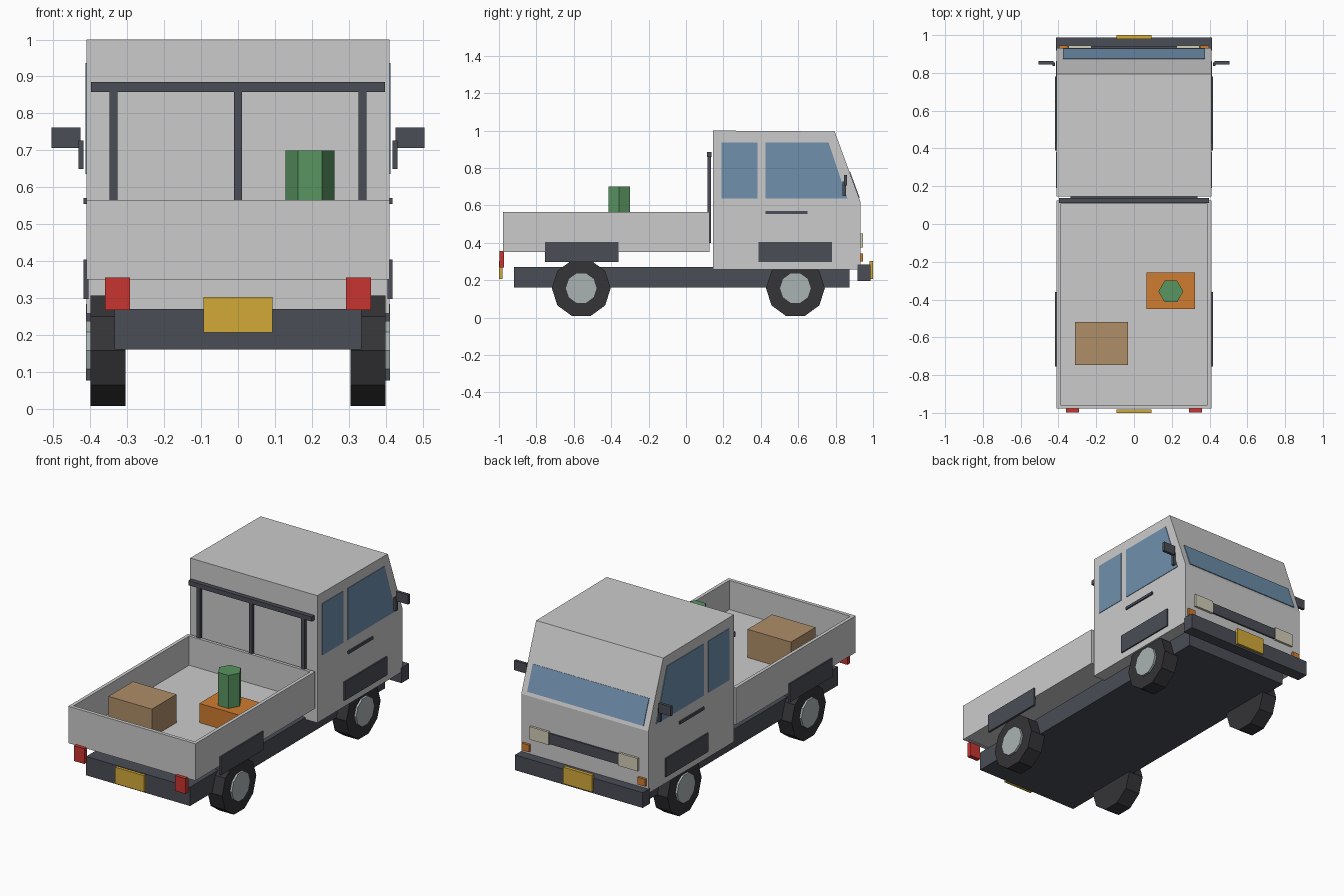
import bpy, bmesh, math
from mathutils import Matrix

if "Cube" in bpy.data.objects:
    bpy.data.objects.remove(bpy.data.objects["Cube"])


def mat(name, r, g, b):
    m = bpy.data.materials.new(name)
    m.diffuse_color = (r, g, b, 1)
    m.use_nodes = True
    m.node_tree.nodes["Principled BSDF"].inputs["Base Color"].default_value = m.diffuse_color
    return m


DARK = mat("dark_trim", 0.07, 0.075, 0.095)
RUBBER = mat("rubber", 0.035, 0.033, 0.038)
STEEL = mat("steel", 0.40, 0.45, 0.45)
GLASS = mat("glass", 0.16, 0.28, 0.42)
RED = mat("red", 0.58, 0.035, 0.03)
YELLOW = mat("yellow", 0.65, 0.40, 0.04)
ORANGE = mat("orange", 0.62, 0.20, 0.03)
BROWN = mat("cardboard", 0.43, 0.27, 0.14)
GREEN = mat("green", 0.10, 0.30, 0.12)
LAMP = mat("lamp", 0.65, 0.62, 0.48)


def finish(name, bm, material):
    bmesh.ops.recalc_face_normals(bm, faces=bm.faces)
    me = bpy.data.meshes.new(name)
    bm.to_mesh(me)
    bm.free()
    ob = bpy.data.objects.new(name, me)
    bpy.context.collection.objects.link(ob)
    if material:
        me.materials.append(material)
    return ob


def prism(name, x0, x1, profile, material=None):
    """Extrude a (y, z) side profile from x0 to x1."""
    bm = bmesh.new()
    face = bm.faces.new([bm.verts.new((x0, y, z)) for y, z in profile])
    ext = bmesh.ops.extrude_face_region(bm, geom=[face])
    moved = [v for v in ext["geom"] if isinstance(v, bmesh.types.BMVert)]
    bmesh.ops.translate(bm, verts=moved, vec=(x1 - x0, 0, 0))
    return finish(name, bm, material)


def box(name, x, y, z, material=None):
    return prism(name, x[0], x[1], [(y[0], z[0]), (y[1], z[0]), (y[1], z[1]), (y[0], z[1])], material)


def cylinder(name, sides, radius, depth, matrix, material):
    bm = bmesh.new()
    bmesh.ops.create_cone(bm, cap_ends=True, segments=sides, radius1=radius,
                          radius2=radius, depth=depth, matrix=matrix)
    return finish(name, bm, material)


def both(x0, x1):
    """Right and left copies of an x range."""
    return (("right", x0, x1), ("left", -x1, -x0))


# Chassis and cab
box("chassis", (-0.335, 0.335), (-0.92, 0.875), (0.16, 0.27), DARK)
prism("cab", -0.41, 0.41, [(0.145, 0.258), (0.932, 0.258), (0.932, 0.62), (0.795, 0.995), (0.145, 1.0)])

# Windscreen lying on the sloped front
def slope(t, off):
    return (0.795 + 0.137 * t + 0.939 * off, 0.995 - 0.375 * t + 0.343 * off)

prism("windscreen", -0.375, 0.375, [slope(0.57, -0.01), slope(0.57, 0.004),
                                    slope(0.95, 0.004), slope(0.95, -0.01)], GLASS)

# Cargo bed
box("bed_floor", (-0.405, 0.405), (-0.97, 0.115), (0.352, 0.395))
for side, a, b in both(0.39, 0.41):
    box(f"bed_wall_{side}", (a, b), (-0.978, 0.125), (0.35, 0.565))
box("tailgate", (-0.39, 0.39), (-0.978, -0.957), (0.35, 0.565))
box("bed_front_wall", (-0.39, 0.39), (0.107, 0.125), (0.39, 0.565))

# Rack behind the cab
box("rack_bar", (-0.398, 0.398), (0.111, 0.137), (0.858, 0.885), DARK)
for i, x in enumerate((-0.337, 0, 0.337)):
    box(f"rack_post_{i}", (x - 0.011, x + 0.011), (0.115, 0.134), (0.40, 0.86), DARK)

# Wheels: ten-sided, a point at the bottom
for end, y in (("rear", -0.56), ("front", 0.585)):
    for side, s in (("right", 1), ("left", -1)):
        turn = Matrix.Rotation(math.pi / 2, 4, 'Y')
        cylinder(f"{end}_tyre_{side}", 10, 0.1575, 0.095,
                 Matrix.Translation((s * 0.3525, y, 0.1575)) @ turn, RUBBER)
        cylinder(f"{end}_hub_{side}", 10, 0.085, 0.05,
                 Matrix.Translation((s * 0.387, y, 0.1575)) @ turn, STEEL)

# Parts on both sides
for side, a, b in both(0.405, 0.418):
    box(f"rear_fender_{side}", (a, b), (-0.755, -0.36), (0.297, 0.405), DARK)
    box(f"front_fender_{side}", (a, b), (0.388, 0.78), (0.297, 0.405), DARK)
    box(f"door_handle_{side}", (a, b), (0.425, 0.65), (0.555, 0.571), DARK)
for side, a, b in both(0.40, 0.413):
    box(f"rear_window_{side}", (a, b), (0.19, 0.382), (0.636, 0.937), GLASS)
    prism(f"door_window_{side}", a, b, [(0.425, 0.636), (0.863, 0.636), (0.762, 0.937), (0.425, 0.937)], GLASS)
for side, a, b in both(0.427, 0.505):
    box(f"mirror_{side}", (a, b), (0.845, 0.862), (0.706, 0.762), DARK)
for side, a, b in both(0.418, 0.432):
    box(f"mirror_arm_{side}", (a, b), (0.837, 0.855), (0.65, 0.727), DARK)
for side, a, b in both(0.292, 0.36):
    box(f"tail_light_{side}", (a, b), (-0.998, -0.972), (0.267, 0.356), RED)
for side, a, b in both(0.225, 0.348):
    box(f"headlight_{side}", (a, b), (0.92, 0.945), (0.375, 0.45), LAMP)
for side, a, b in both(0.35, 0.398):
    box(f"indicator_{side}", (a, b), (0.92, 0.946), (0.30, 0.342), ORANGE)

# Front and rear details
box("grille", (-0.225, 0.225), (0.92, 0.941), (0.38, 0.442), DARK)
box("front_bumper", (-0.412, 0.412), (0.918, 0.987), (0.195, 0.284), DARK)
box("front_plate", (-0.093, 0.093), (0.98, 1.0), (0.207, 0.303), YELLOW)
box("rear_plate", (-0.093, 0.093), (-1.0, -0.982), (0.207, 0.303), YELLOW)

# Cargo
box("cardboard_box", (-0.313, -0.033), (-0.746, -0.52), (0.39, 0.56), BROWN)
box("orange_crate", (0.066, 0.322), (-0.45, -0.257), (0.39, 0.507), ORANGE)
cylinder("green_canister", 6, 0.066, 0.20,
         Matrix.Translation((0.195, -0.357, 0.60)) @ Matrix.Rotation(math.pi / 2, 4, 'Z'), GREEN)
